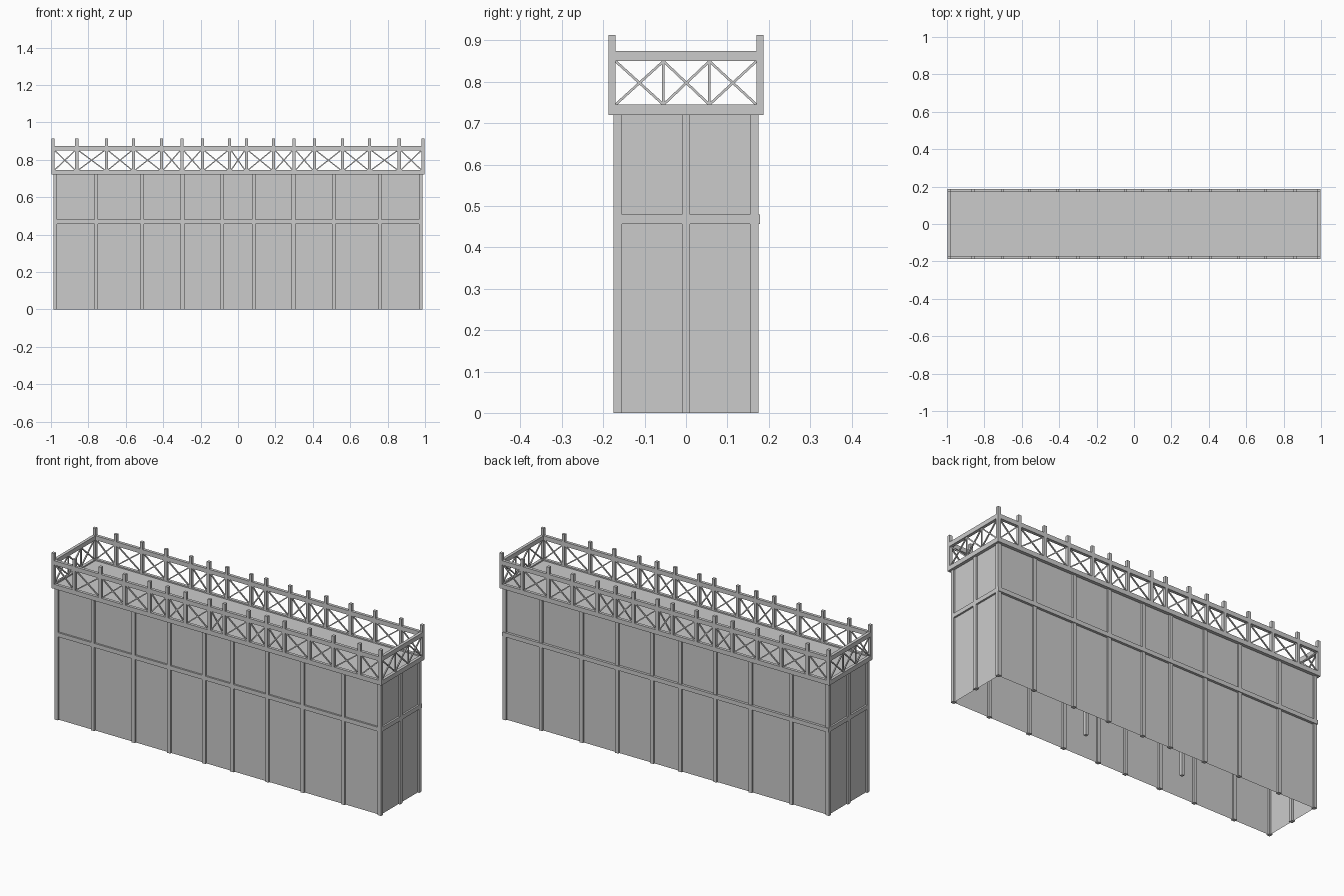
import bpy, math
from mathutils import Vector

if "Cube" in bpy.data.objects:
    bpy.data.objects.remove(bpy.data.objects["Cube"])

WX, WY = 0.977, 0.165        # wall centre lines
PX, PY = 0.989, 0.1785       # parapet centre lines
POST = 0.0195


def mesh_obj(name, verts, faces):
    me = bpy.data.meshes.new(name)
    me.from_pydata(verts, [], faces)
    me.update()
    ob = bpy.data.objects.new(name, me)
    bpy.context.collection.objects.link(ob)
    return ob


def box(name, lo, hi):
    v = [(x, y, z) for x in (lo[0], hi[0]) for y in (lo[1], hi[1]) for z in (lo[2], hi[2])]
    f = [(0, 1, 3, 2), (4, 6, 7, 5), (0, 4, 5, 1), (2, 3, 7, 6), (0, 2, 6, 4), (1, 5, 7, 3)]
    return mesh_obj(name, v, f)


def column(name, x, y, w, z0, z1):
    h = w / 2
    return box(name, (x - h, y - h, z0), (x + h, y + h, z1))


def bar(name, a, b, w):
    a, b = Vector(a), Vector(b)
    d = b - a
    h = w / 2
    ob = box(name, (-h, -h, -d.length / 2), (h, h, d.length / 2))
    ob.location = (a + b) / 2
    ob.rotation_euler = d.to_track_quat('Z', 'Y').to_euler()
    return ob


def cross(name, a, b):
    # X brace between two plan points
    z0, z1 = 0.745, 0.85
    bar(name, (*a, z0), (*b, z1), 0.006)
    bar(name, (*a, z1), (*b, z0), 0.006)


# Open-bottomed wall shell
ring = [(-WX, -WY), (WX, -WY), (WX, WY), (-WX, WY)]
mesh_obj("wall_panels", [(x, y, z) for z in (0, 0.73) for x, y in ring],
         [(i, (i + 1) % 4, (i + 1) % 4 + 4, i + 4) for i in range(4)])

# Wall posts on long sides, end posts and interior columns
half = [0.0845, 0.297, 0.511, 0.757, WX]
for s in (-1, 1):
    for x in half:
        for y in (-WY, WY):
            column("wall_post", s * x, y, POST, 0, 0.722)
    column("end_wall_post", s * WX, 0, POST, 0, 0.722)
    column("interior_column", s * 0.297, 0, POST * 0.8, 0, 0.725)

# Mid-height girts (the back one sits slightly proud)
h = POST / 2
for name, y in (("front_girt", -WY), ("back_girt", WY + 0.004)):
    box(name, (-WX - h, y - h, 0.457), (WX + h, y + h, 0.48))
for s in (-1, 1):
    box("end_girt", (s * WX - h, -WY, 0.457), (s * WX + h, WY, 0.48))

# Roof deck
box("roof_deck", (-PX, -PY, 0.723), (PX, PY, 0.738))

# Parapet edge beams and handrails
t = 0.00825
for name, z0, z1 in (("edge_beam", 0.72, 0.745), ("handrail", 0.85, 0.874)):
    for s in (-1, 1):
        box(name, (-PX - t, s * PY - t, z0), (PX + t, s * PY + t, z1))
        box(name, (s * PX - t, -PY + t, z0), (s * PX + t, PY - t, z1))

# Railing posts and braces along the long sides
half = [0.045, 0.19, 0.3, 0.408, 0.558, 0.704, 0.862, PX]
xs = [-x for x in reversed(half)] + half
for y in (-PY, PY):
    for x in xs:
        column("railing_post", x, y, 2 * t, 0.72, 0.913)
    for a, b in zip(xs, xs[1:]):
        cross("railing_brace", (a + t, y), (b - t, y))

# Railing uprights and braces at the ends
ys = [-PY + t, -0.0545, 0.0565, PY - t]
for x in (-PX, PX):
    for y in ys[1:3]:
        column("end_railing_upright", x, y, 0.006, 0.74, 0.855)
    for a, b in zip(ys, ys[1:]):
        cross("end_railing_brace", (x, a), (x, b))
